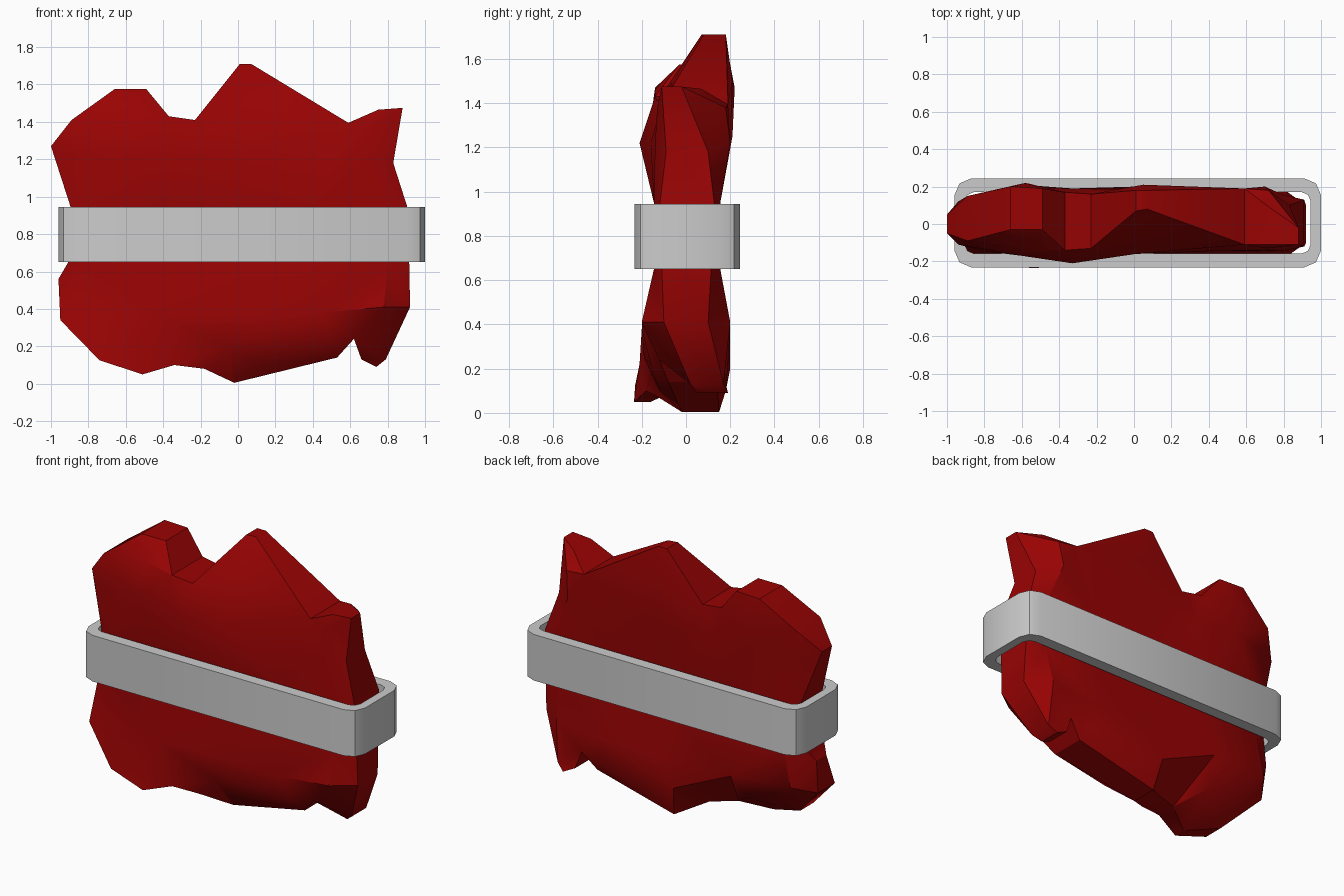
import bpy, bmesh
from math import radians
from mathutils import Vector
from mathutils.geometry import delaunay_2d_cdt

if "Cube" in bpy.data.objects:
    bpy.data.objects.remove(bpy.data.objects["Cube"])

# Slab rim, clockwise seen from the front: x, z, front y, back y
RIM = [(-1.0, 1.27, -.05, .05), (-.89, 1.41, -.09, .15), (-.66, 1.575, -.03, .20),
       (-.49, 1.575, -.03, .19), (-.37, 1.43, -.14, .17), (-.23, 1.41, -.13, .16),
       (.01, 1.71, .07, .18), (.07, 1.71, .08, .18), (.59, 1.395, -.11, .19),
       (.75, 1.465, -.11, .07), (.88, 1.475, -.11, -.02), (.83, 1.18, -.09, .10),
       (.91, .93, -.12, .13), (.92, .41, -.10, .10), (.79, .13, .02, .17),
       (.74, .09, .05, .19), (.66, .13, .02, .18), (.62, .24, -.12, .17),
       (.53, .14, -.08, .14), (-.02, .005, -.02, .15), (-.18, .08, -.14, .02),
       (-.34, .10, -.18, -.05), (-.51, .05, -.235, -.16), (-.74, .125, -.23, -.10),
       (-.95, .34, -.15, .02), (-.96, .56, -.05, .05), (-.89, .68, -.11, .11),
       (-.89, .93, -.11, .11)]
# Points inside the broad faces
FACE = [(-.94, 1.22, -.11, .12), (-.6, 1.25, -.17, .21), (-.33, 1.22, -.21, .19),
        (.01, 1.22, -.16, .20), (.7, 1.22, -.14, .20), (.05, 1.5, -.06, .21),
        (-.58, 1.47, -.14, .22), (.72, 1.38, -.13, .18), (-.85, .4, -.17, .16),
        (-.45, .38, -.20, .19), (.08, .38, -.20, .20), (.45, .38, -.20, .20),
        (.78, .41, -.20, .20), (.1, .25, -.19, .20), (.12, .1, -.12, .18),
        (-.05, .2, -.15, .20), (.5, .22, -.16, .19), (-.5, .22, -.21, .10)]
# Narrow waist under the band
FACE += [(x, z, -.145, .155) for z in (.65, .95) for x in (-.8, -.4, 0, .4, .8)]


def build_slab():
    pts = RIM + FACE
    n = len(RIM)
    loop = list(range(n))[::-1]
    flat = delaunay_2d_cdt([Vector(p[:2]) for p in pts], [], [loop], 1, 1e-5)
    faces, ids = flat[2], [s[0] for s in flat[3]]
    bm = bmesh.new()
    front = [bm.verts.new((p[0], p[2], p[1])) for p in pts]
    back = [bm.verts.new((p[0], p[3], p[1])) for p in pts]
    for f in faces:
        bm.faces.new([front[ids[i]] for i in f])
        bm.faces.new([back[ids[i]] for i in reversed(f)])
    for i in range(n):
        j = (i + 1) % n
        bm.faces.new((front[i], front[j], back[j], back[i]))
    return finish(bm, "rough_slab", 32)


def finish(bm, name, angle):
    bmesh.ops.recalc_face_normals(bm, faces=bm.faces)
    mesh = bpy.data.meshes.new(name)
    bm.to_mesh(mesh)
    bm.free()
    ob = bpy.data.objects.new(name, mesh)
    bpy.context.collection.objects.link(ob)
    bpy.ops.object.select_all(action='DESELECT')
    ob.select_set(True)
    bpy.context.view_layer.objects.active = ob
    bpy.ops.object.shade_smooth_by_angle(angle=radians(angle))
    return ob


# Rounded rectangle with two-step corners, shared by both band walls
def ring(bm, hx, hy, c, z):
    q = [(hx - c, hy), (hx - c * .3, hy - c * .3), (hx, hy - c)]
    out = []
    for sx, sy in ((1, 1), (1, -1), (-1, -1), (-1, 1)):
        for x, y in (q if sx * sy > 0 else q[::-1]):
            out.append(bm.verts.new((x * sx + .02, y * sy + .006, z)))
    return out


def build_band():
    bm = bmesh.new()
    rings = [ring(bm, .98, .238, .09, .65), ring(bm, .98, .238, .09, .945),
             ring(bm, .925, .165, .05, .945), ring(bm, .925, .165, .05, .65)]
    for k in range(4):
        a, b = rings[k], rings[(k + 1) % 4]
        for i in range(len(a)):
            j = (i + 1) % len(a)
            bm.faces.new((a[i], a[j], b[j], b[i]))
    return finish(bm, "band", 30)


slab = build_slab()
red = bpy.data.materials.new("deep_red")
red.diffuse_color = (.32, .001, .001, 1)
red.use_nodes = True
red.node_tree.nodes["Principled BSDF"].inputs["Base Color"].default_value = red.diffuse_color
slab.data.materials.append(red)
build_band()
